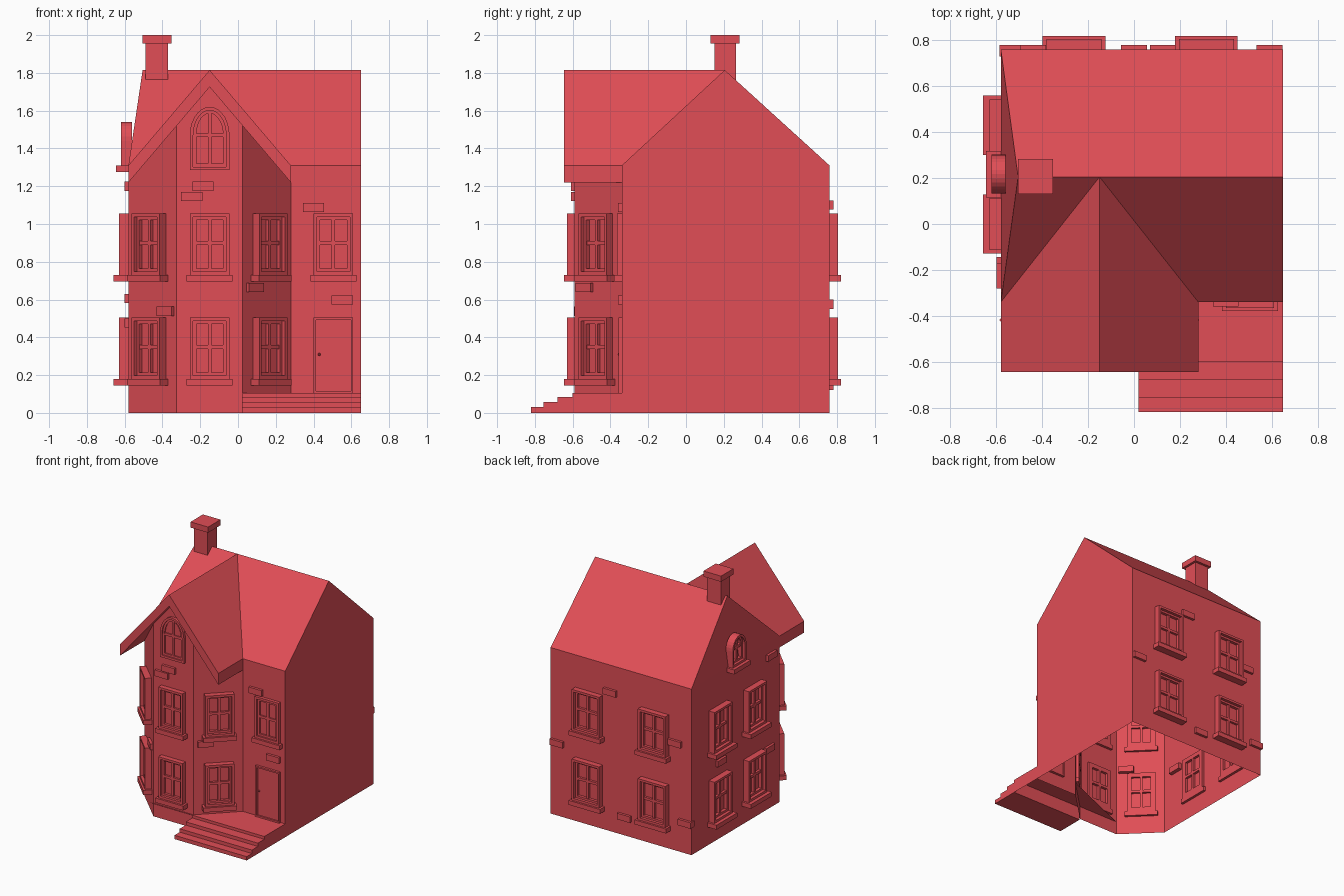
import bpy, bmesh
from math import radians, sin, cos, pi
from mathutils import Matrix, Vector

if "Cube" in bpy.data.objects:
    bpy.data.objects.remove(bpy.data.objects["Cube"])

red = bpy.data.materials.new("brick_red")
red.use_nodes = True
color = (0.75, 0.075, 0.092, 1)
red.diffuse_color = color
red.node_tree.nodes["Principled BSDF"].inputs["Base Color"].default_value = color

BACK = 0.02   # how far fittings sink into the wall


def finish(name, bm, matrix=Matrix()):
    bmesh.ops.recalc_face_normals(bm, faces=bm.faces)
    mesh = bpy.data.meshes.new(name)
    bm.to_mesh(mesh)
    bm.free()
    mesh.materials.append(red)
    obj = bpy.data.objects.new(name, mesh)
    obj.matrix_world = matrix
    bpy.context.collection.objects.link(obj)
    return obj


def box(bm, x0, x1, y0, y1, z0, z1):
    size = Matrix.Diagonal((x1 - x0, y1 - y0, z1 - z0, 1))
    mid = Vector((x0 + x1, y0 + y1, z0 + z1)) / 2
    bmesh.ops.create_cube(bm, size=1, matrix=Matrix.Translation(mid) @ size)


def shell(name, points, faces):
    bm = bmesh.new()
    verts = {key: bm.verts.new(co) for key, co in points.items()}
    for face in faces.split():
        bm.faces.new([verts[k] for k in face])
    bm.verts.ensure_lookup_table()
    for v in [v for v in bm.verts if not v.link_faces]:
        bm.verts.remove(v)
    return finish(name, bm)


def on_wall(x, y, z, angle):
    return Matrix.Translation((x, y, z)) @ Matrix.Rotation(radians(angle), 4, 'Z')


def outline(w, h, rise, inset):
    """Rectangular or arched opening, shrunk by inset."""
    r = w / 2 - inset
    if not rise:
        return [(-r, inset), (r, inset), (r, h - inset), (-r, h - inset)]
    arc = [(r * cos(pi * i / 14), h - rise + (rise - inset) * sin(pi * i / 14))
           for i in range(15)]
    return [(-r, inset), (r, inset)] + arc


def ring(bm, outer, inner, depth):
    n = len(outer)
    loops = [[bm.verts.new((x, y, z)) for x, z in pts]
             for pts, y in ((outer, BACK), (outer, -depth), (inner, -depth), (inner, BACK))]
    for k in range(4):
        a, b = loops[k], loops[(k + 1) % 4]
        for i in range(n):
            j = (i + 1) % n
            bm.faces.new((a[i], a[j], b[j], b[i]))


def window(name, x, y, z, angle, w=0.21, h=0.325, depth=0.045, rise=0, sill=0.06):
    bm = bmesh.new()
    shapes = [outline(w, h, rise, t) for t in (0, 0.018, 0.034)]
    ring(bm, shapes[0], shapes[1], depth)             # outer frame
    ring(bm, shapes[1], shapes[2], depth * 0.5)       # sash
    bar = depth * 0.4
    cross = (h - rise) if rise else h * 0.52
    box(bm, -0.009, 0.009, -bar, BACK, 0.02, h - 0.025)
    box(bm, 0.025 - w / 2, w / 2 - 0.025, -bar, BACK, cross - 0.01, cross + 0.01)
    if sill:
        box(bm, -w / 2 - 0.017, w / 2 + 0.017, -sill, BACK, -0.035, 0)
    finish(name, bm, on_wall(x, y, z, angle))


def brick(name, x, y, z, angle):
    bm = bmesh.new()
    box(bm, -0.056, 0.056, -0.02, 0.03, -0.024, 0.024)
    finish(name, bm, on_wall(x, y, z, angle))


# House walls, main roof and bay walls as one open-bottomed shell
L, R, F, B = -0.58, 0.65, -0.34, 0.76
BAY_L, BAY_R, BAY_F, MID = -0.325, 0.025, -0.59, -0.15
SIDE, RIDGE_Y, EAVE, TOP, SOFFIT, APEX = 0.28, 0.205, 1.31, 1.815, 1.22, 1.725
pts = {
    'A': (L, F, 0), 'B': (BAY_L, BAY_F, 0), 'C': (BAY_R, BAY_F, 0), 'D': (SIDE, F, 0),
    'E': (R, F, 0), 'F': (R, B, 0), 'G': (L, B, 0),
    'a': (L, F, SOFFIT), 'b': (BAY_L, BAY_F, 1.52), 'c': (BAY_R, BAY_F, 1.52),
    'd': (SIDE, F, SOFFIT), 'p': (MID, BAY_F, APEX),
    'e': (R, F, EAVE), 'f': (R, B, EAVE), 'g': (L, B, EAVE),
    'x': (L, F, EAVE), 'y': (SIDE, F, EAVE),
    'r': (R, RIDGE_Y, TOP), 'm': (MID, RIDGE_Y, TOP), 'l': (-0.505, RIDGE_Y, TOP),
}
shell("house_walls_and_roof", pts,
      "ABba BCcpb CDdc DEeyd EFfre FGgf GAaxg xlg ermy rfglm xml")

# Overhanging bay gable roof, running back into the main roof
tip = -0.645
pts.update({
    'T': (MID, tip, TOP), 'U': (L, tip, EAVE), 'V': (SIDE, tip, EAVE),
    't': (MID, tip, APEX), 'u': (L, tip, SOFFIT), 'v': (SIDE, tip, SOFFIT),
    'q': (MID, F, APEX),
})
shell("bay_roof", pts, "UTmx TVym UTtu TVvt Uxau Vydv utqa tvdq")

# Porch deck and steps
deck = 0.105
shell("porch_deck", {
    'a': (R, F, deck), 'b': (R, -0.6, deck), 'c': (-0.35, -0.6, deck), 'd': (SIDE, F, deck),
    'e': (R, F, 0), 'f': (R, -0.6, 0), 'g': (BAY_R, -0.6, 0), 'h': (BAY_R, -0.6, deck)},
    "abhcd aefb bfgh")
bm = bmesh.new()
for y0, y1, top in ((-0.82, -0.755, 0.03), (-0.755, -0.68, 0.057), (-0.68, -0.6, 0.083)):
    box(bm, 0.02, R, y0, y1, 0, top)
finish("porch_steps", bm)

# Chimney
bm = bmesh.new()
box(bm, -0.49, -0.37, 0.15, 0.265, 1.7, 1.955)
box(bm, -0.505, -0.352, 0.13, 0.284, 1.955, 2)
finish("chimney", bm)

# Windows on both floors
for floor, z in (("lower", 0.18), ("upper", 0.73)):
    window("bay_front_window_" + floor, MID, BAY_F, z, 0, depth=0.04, sill=0.055)
    window("bay_left_window_" + floor, 0.155, -0.462, z, 45)
    window("bay_right_window_" + floor, -0.458, -0.462, z, -45)
    for i, x in enumerate((-0.262, 0.315)):
        window(f"back_window_{floor}_{i}", x, B, z, 180, w=0.24)
    for i, y in enumerate((0.0, 0.43)):
        window(f"side_window_{floor}_{i}", L, y, z, -90, w=0.225, depth=0.05, sill=0.078)
window("door_side_window", 0.505, F, 0.73, 0, depth=0.025, sill=0.04)

# Arched attic windows
window("bay_attic_window", MID, BAY_F, 1.285, 0, h=0.335, depth=0.02, rise=0.15, sill=0)
window("side_attic_window", L, 0.217, EAVE, -90, w=0.17, h=0.23, depth=0.04,
       rise=0.1, sill=0.065)

# Front door with frame and knob
bm = bmesh.new()
w, h = 0.21, 0.4
ring(bm, outline(w, h, 0, 0), outline(w, h, 0, 0.012), 0.018)
box(bm, -0.09, 0.09, -0.006, BACK, 0, h - 0.016)
bmesh.ops.create_icosphere(bm, subdivisions=2, radius=0.008,
                           matrix=Matrix.Translation((-0.075, -0.014, 0.205)))
finish("front_door", bm, on_wall(0.505, F, deck, 0))

# Scattered raised bricks: x, y, z, wall angle
bricks = [
    (0.4, F, 1.088, 0), (0.552, F, 0.598, 0),
    (-0.185, BAY_F, 1.2, 0), (-0.245, BAY_F, 1.145, 0),
    (0.085, -0.53, 0.663, 45), (-0.378, -0.538, 0.538, -45),
    (0.125, B, 1.1, 180), (0.59, B, 0.575, 180), (-0.44, B, 0.85, 180),
    (0, B, 0.145, 180), (-0.53, B, 0.24, 180),
    (L, -0.225, 1.2, -90), (L, 0.4, 0.605, -90), (L, -0.2, 0.475, -90),
]
for i, place in enumerate(bricks):
    brick(f"raised_brick_{i}", *place)
